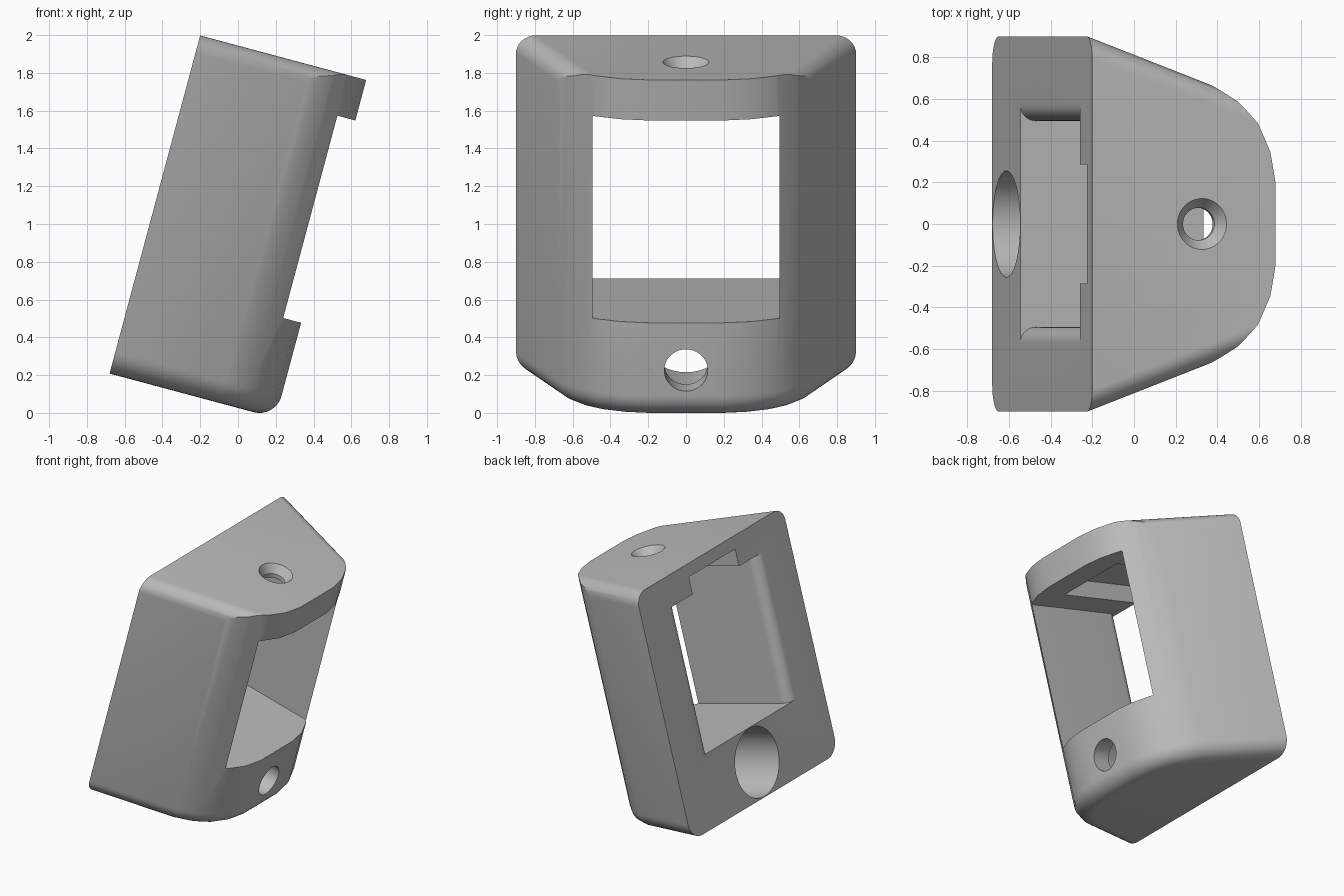
import bpy, bmesh
from math import sin, cos, pi, radians
from mathutils import Vector, Matrix

old = bpy.data.objects.get("Cube")
if old:
    bpy.data.objects.remove(old, do_unlink=True)

# Dimensions in the untilted frame: x depth, y width, z height
HEIGHT, DEPTH, HALF = 1.853, 0.91, 0.9
WIN_LOW, WIN_HIGH, WIN_HALF = 0.522, 1.631, 0.495
TILT = radians(15)


def finish(bm, name):
    bmesh.ops.recalc_face_normals(bm, faces=bm.faces)
    mesh = bpy.data.meshes.new(name)
    bm.to_mesh(mesh)
    bm.free()
    ob = bpy.data.objects.new(name, mesh)
    bpy.context.collection.objects.link(ob)
    return ob


def prism(half_plan, low, high):
    """Mirror a half outline across y = 0 and extrude it upward."""
    outline = half_plan + [(x, -y) for x, y in reversed(half_plan)]
    bm = bmesh.new()
    base = bm.faces.new([bm.verts.new((x, y, low)) for x, y in outline])
    up = bmesh.ops.extrude_face_region(bm, geom=[base])["geom"]
    bmesh.ops.translate(bm, vec=(0, 0, high - low),
                        verts=[v for v in up if isinstance(v, bmesh.types.BMVert)])
    bmesh.ops.recalc_face_normals(bm, faces=bm.faces)
    return bm


def round_cutter(name, r1, r2, start, end):
    """Cylinder or cone from start to end."""
    start, end = Vector(start), Vector(end)
    axis = end - start
    turn = axis.to_track_quat('Z', 'Y').to_matrix().to_4x4()
    bm = bmesh.new()
    bmesh.ops.create_cone(bm, cap_ends=True, segments=64, radius1=r1, radius2=r2,
                          depth=axis.length,
                          matrix=Matrix.Translation((start + end) / 2) @ turn)
    return finish(bm, name)


# Body: tapered plan with a rounded nose
taper_end = (0.606, 0.67)
plan = [(0, HALF), taper_end, (0.731, 0.587), (0.825, 0.48), (0.885, 0.345), (DEPTH, 0.2)]
bm = prism(plan, 0, HEIGHT)

# Rounded bottom rim, except along the back
rim = [e for e in bm.edges
       if all(v.co.z < 0.001 for v in e.verts) and any(v.co.x > 0.001 for v in e.verts)]
bmesh.ops.bevel(bm, geom=rim, offset=0.12, offset_type='OFFSET', segments=8,
                profile=0.5, affect='EDGES', clamp_overlap=False)

# Rounded upper side edges, shaved by tangent planes
R, STEPS = 0.1, 8
for side in (1, -1):
    out = Vector((HALF - taper_end[1], side * taper_end[0], 0)).normalized()
    up = Vector((0, 0, 1))
    centre = Vector((0, side * HALF, HEIGHT)) - R * (out + up)
    for i in range(STEPS):
        a = (i + 0.5) / STEPS * pi / 2
        n = out * cos(a) + up * sin(a)
        bmesh.ops.bisect_plane(bm, geom=bm.verts[:] + bm.edges[:] + bm.faces[:], dist=1e-5,
                               plane_co=centre + n * R, plane_no=n, clear_outer=True)
        bmesh.ops.holes_fill(bm, edges=[e for e in bm.edges if e.is_boundary], sides=0)
body = finish(bm, "tilted_housing")

# Window passage with rounded rear side edges
r = 0.075
arc = [(r - r * cos(t * pi / 16), WIN_HALF + r - r * sin(t * pi / 16)) for t in range(9)]
passage = [(-0.1, WIN_HALF + r)] + arc + [(1.2, WIN_HALF)]

cutters = [
    finish(prism(passage, WIN_LOW, WIN_HIGH), "window_cutter"),
    finish(prism([(-0.1, 0.285), (0.68, 0.285)], WIN_HIGH - 0.1, 1.76), "roof_notch_cutter"),
    round_cutter("rear_bore_cutter", 0.255, 0.255, (-0.1, 0, 0.262), (0.77, 0, 0.262)),
    round_cutter("front_hole_cutter", 0.115, 0.115, (0.6, 0, 0.262), (1.1, 0, 0.262)),
    round_cutter("screw_hole_cutter", 0.078, 0.078, (0.545, 0, 1.5), (0.545, 0, 2)),
    round_cutter("countersink_cutter", 0.078, 0.166, (0.545, 0, HEIGHT - 0.06),
                 (0.545, 0, HEIGHT + 0.06)),
]
bpy.ops.object.select_all(action='DESELECT')
bpy.context.view_layer.objects.active = body
body.select_set(True)
for cutter in cutters:
    cutter.hide_render = True
    mod = body.modifiers.new(cutter.name, 'BOOLEAN')
    mod.operation, mod.solver, mod.object = 'DIFFERENCE', 'EXACT', cutter
    bpy.ops.object.modifier_apply(modifier=mod.name)
    bpy.data.objects.remove(cutter, do_unlink=True)

# Lean the housing and set it on the floor
body.data.transform(Matrix.Translation((-0.68, 0, 0.21)) @ Matrix.Rotation(TILT, 4, 'Y'))
low = min(v.co.z for v in body.data.vertices)
body.data.transform(Matrix.Translation((0, 0, -low)))
bpy.ops.object.shade_smooth_by_angle(angle=radians(30))

# Plain grey finish
grey = bpy.data.materials.new("plain_grey")
grey.use_nodes = True
colour = (0.5, 0.5, 0.5, 1)
grey.diffuse_color = colour
grey.node_tree.nodes["Principled BSDF"].inputs["Base Color"].default_value = colour
body.data.materials.clear()
body.data.materials.append(grey)
